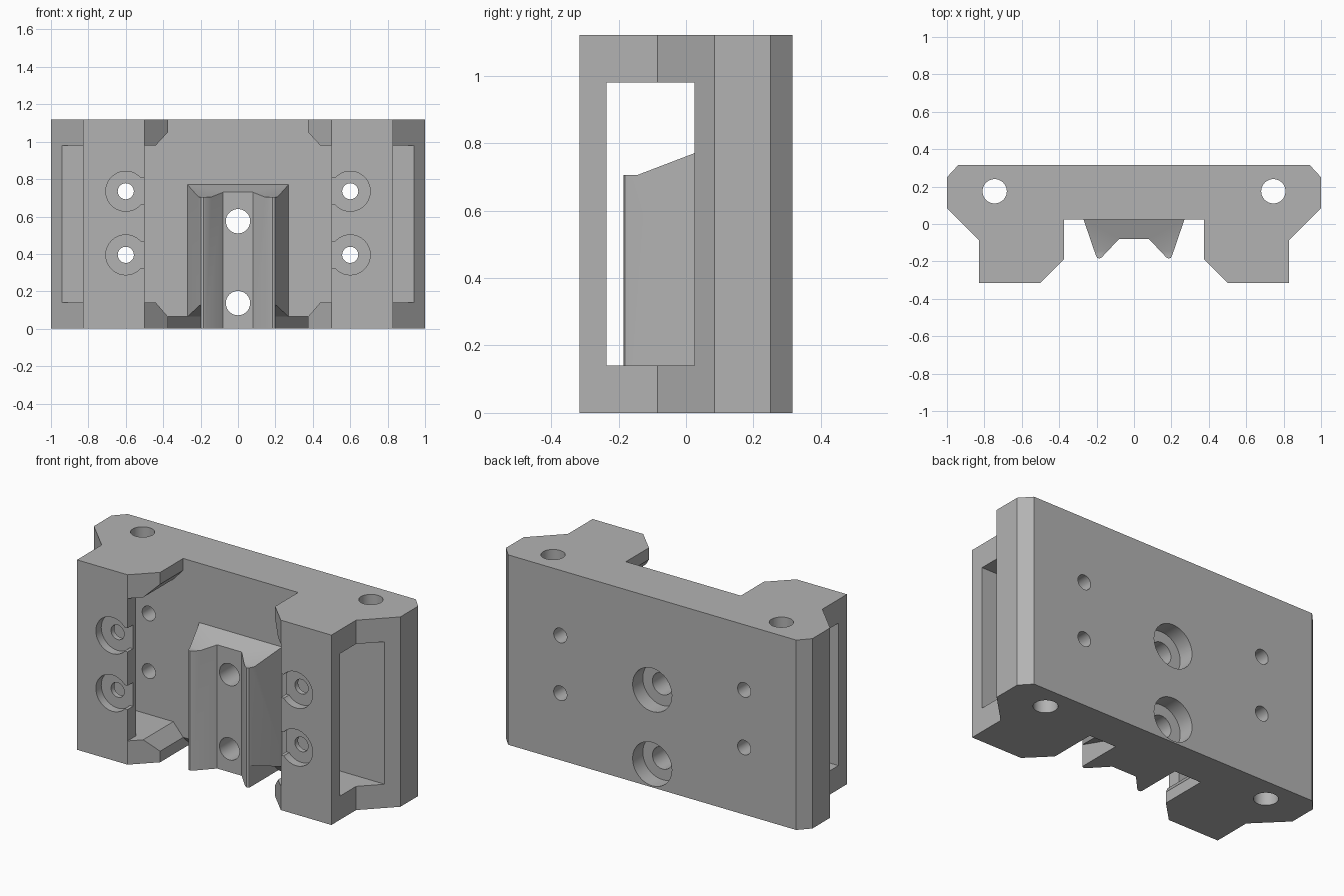
import bpy, bmesh, math
from mathutils import Matrix

cube = bpy.data.objects.get("Cube")
if cube:
    bpy.data.objects.remove(cube, do_unlink=True)

HEIGHT = 1.12
WALL_Y = 0.025      # front of the back wall
BACK_Y = 0.315
FRONT_Y = -0.315


def finish(name, bm):
    bmesh.ops.recalc_face_normals(bm, faces=bm.faces)
    mesh = bpy.data.meshes.new(name)
    bm.to_mesh(mesh)
    bm.free()
    obj = bpy.data.objects.new(name, mesh)
    bpy.context.collection.objects.link(obj)
    return obj


def prism(name, points, axis, lo, hi):
    """Extrude a 2D outline along one axis; the other two keep x, y, z order."""
    def place(p, depth):
        co = list(p)
        co.insert("xyz".index(axis), depth)
        return co
    bm = bmesh.new()
    face = bm.faces.new([bm.verts.new(place(p, lo)) for p in points])
    top = bmesh.ops.extrude_face_region(bm, geom=[face])["geom"]
    shift = place((0, 0), hi - lo)
    bmesh.ops.translate(bm, vec=shift, verts=[v for v in top if isinstance(v, bmesh.types.BMVert)])
    return finish(name, bm)


def box(name, x, y, z):
    return prism(name, [(x[0], y[0]), (x[1], y[0]), (x[1], y[1]), (x[0], y[1])], "z", *z)


def rod(name, a, b, radius, axis, lo, hi):
    """Round cutter; a and b are the centre in the two remaining axes."""
    n = 40
    ring = [(a + radius * math.cos(math.tau * i / n), b + radius * math.sin(math.tau * i / n))
            for i in range(n)]
    return prism(name, ring, axis, lo, hi)


def combine(target, tool, operation="DIFFERENCE"):
    mod = target.modifiers.new("combine", "BOOLEAN")
    mod.operation = operation
    mod.solver = "EXACT"
    mod.object = tool
    bpy.context.view_layer.objects.active = target
    bpy.ops.object.modifier_apply(modifier=mod.name)
    bpy.data.objects.remove(tool, do_unlink=True)


def mirrored(half):
    """Complete a right-half outline across the first axis."""
    return half + [(-x, y) for x, y in reversed(half)]


# Body: constant plan outline with two forward blocks
body = prism("clamp_body", mirrored([
    (0.94, BACK_Y), (1, 0.25), (1, 0.085), (0.83, -0.085), (0.83, FRONT_Y),
    (0.5, FRONT_Y), (0.375, -0.19), (0.375, WALL_Y)]), "z", 0, HEIGHT)

# Side windows running through both blocks
combine(body, box("window_cut", (-1.2, 1.2), (-0.235, WALL_Y), (0.14, 0.98)))

# Wider mouth between the front plates, with chamfered flange tips
combine(body, prism("mouth_cut", mirrored([
    (0.375, 0.065), (0.44, 0.14), (0.5, 0.14), (0.5, 0.98), (0.44, 0.98), (0.375, 1.05)]),
    "y", -0.5, WALL_Y))

# Central rail with flared sides, two tips and a sloped top
rail = prism("centre_rail", mirrored([
    (0.281, 0.055), (0.27, WALL_Y), (0.205, -0.165), (0.197, -0.181), (0.185, -0.185),
    (0.172, -0.178), (0.08, -0.08)]), "z", 0, 0.9)
combine(rail, prism("rail_top_cut", [
    (-0.4, 0.705), (-0.145, 0.705), (WALL_Y, 0.77), (0.2, 0.77), (0.2, 1), (-0.4, 1)],
    "x", -0.5, 0.5))
combine(body, rail, "UNION")

for side in (-1, 1):
    # Sloped relief under the wall beside the rail
    combine(body, prism("relief_cut", [
        (0.1, -0.01), (WALL_Y, 0.065), (-0.18, 0.13), (-0.4, 0.13), (-0.4, -0.01)],
        "x", *sorted((side * 0.2, side * 0.375))))
    # Vertical pin holes
    combine(body, rod("pin_hole", side * 0.745, 0.175, 0.065, "z", -0.1, 1.3))
    # Small screw holes with recesses that open onto the mouth
    for z in (0.395, 0.735):
        combine(body, rod("screw_recess", side * 0.6, z, 0.107, "y", -0.4, -0.265))
        combine(body, box("recess_slot", sorted((side * 0.48, side * 0.55)),
                          (-0.4, -0.265), (z - 0.07, z + 0.07)))
        combine(body, rod("screw_hole", side * 0.6, z, 0.043, "y", -0.5, 0.5))

# Rail bolts, recessed from the back
for z in (0.137, 0.575):
    combine(body, rod("bolt_recess", 0, z, 0.128, "y", 0.22, 0.5))
    combine(body, rod("bolt_hole", 0, z, 0.065, "y", -0.5, 0.5))

# Grey plastic
grey = bpy.data.materials.new("grey_plastic")
grey.use_nodes = True
colour = (0.45, 0.45, 0.45, 1)
grey.diffuse_color = colour
grey.node_tree.nodes["Principled BSDF"].inputs["Base Color"].default_value = colour
body.data.materials.clear()
body.data.materials.append(grey)
for poly in body.data.polygons:
    poly.material_index = 0

# Smooth holes, sharp corners
bpy.ops.object.select_all(action="DESELECT")
body.select_set(True)
bpy.context.view_layer.objects.active = body
bpy.ops.object.shade_smooth_by_angle(angle=math.radians(25))
